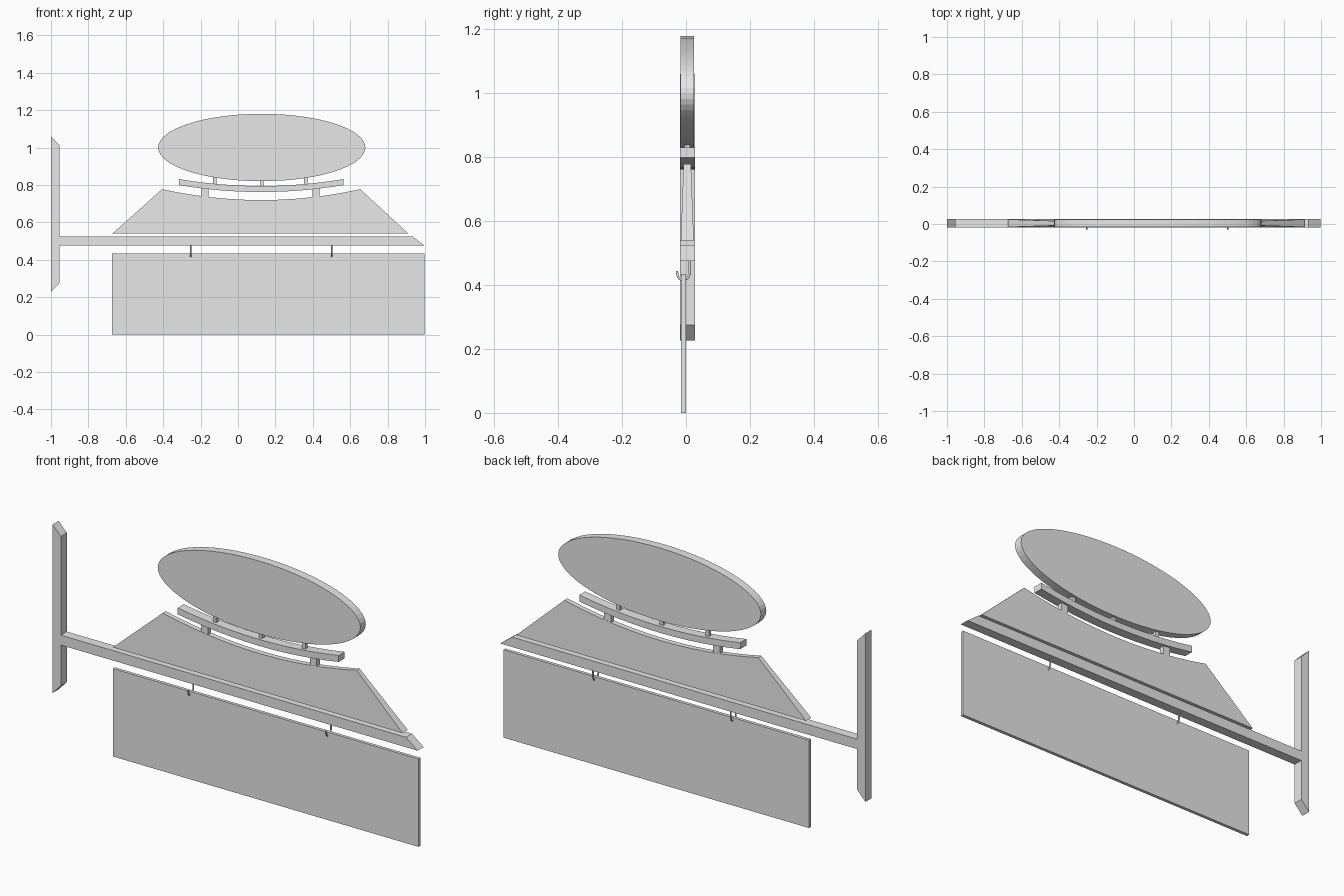
import bpy, bmesh, math
from mathutils import Matrix

cube = bpy.data.objects.get("Cube")
if cube:
    bpy.data.objects.remove(cube, do_unlink=True)

grey = bpy.data.materials.new("light grey")
grey.use_nodes = True
COLOUR = (0.8, 0.8, 0.8, 1)
grey.diffuse_color = COLOUR
grey.node_tree.nodes["Principled BSDF"].inputs["Base Color"].default_value = COLOUR

MID_X = 0.124        # centre line of the oval and the curved parts
MID_Y = 0.004        # centre plane of the frame
DEEP = 0.047         # depth of the frame timbers


def slab(name, outline, depth=DEEP, y=MID_Y, depth_at=None):
    """Extrude an (x, z) outline along y; depth_at(z) may taper the depth."""
    bm = bmesh.new()
    rings = []
    for side in (-0.5, 0.5):
        rings.append([bm.verts.new((x, y + side * (depth_at(z) if depth_at else depth), z))
                      for x, z in outline])
    front, back = rings
    bm.faces.new(front)
    bm.faces.new(back[::-1])
    n = len(outline)
    for i in range(n):
        j = (i + 1) % n
        bm.faces.new((front[i], back[i], back[j], front[j]))
    bmesh.ops.recalc_face_normals(bm, faces=bm.faces)
    mesh = bpy.data.meshes.new(name)
    bm.to_mesh(mesh)
    bm.free()
    mesh.materials.append(grey)
    obj = bpy.data.objects.new(name, mesh)
    bpy.context.collection.objects.link(obj)
    return obj


def box(name, x0, x1, z0, z1, depth, y=MID_Y):
    return slab(name, [(x0, z0), (x1, z0), (x1, z1), (x0, z1)], depth, y)


def sag(half, low, rise, steps=12):
    """Points of a hanging curve from left to right."""
    ts = [2 * i / steps - 1 for i in range(steps + 1)]
    return [(MID_X + half * t, low + rise * t * t) for t in ts]


# Wall post with mitred ends, and the beam it carries
slab("wall_post", [(-1, 0.227), (-0.955, 0.275), (-0.955, 1.013), (-1, 1.06)])
slab("beam", [(-0.955, 0.476), (0.996, 0.476), (0.932, 0.525), (-0.955, 0.525)])

# Trapezoid board with a scooped top, thinner towards the top
scoop = sag(0.53, 0.719, 0.058)
slab("trapezoid_board", [(0.911, 0.539), (-0.673, 0.539)] + scoop,
     depth_at=lambda z: 0.041 - 0.075 * (z - 0.539))

# Curved rail on two blocks
top = sag(0.44, 0.794, 0.037)
bottom = sag(0.44, 0.762, 0.037)
slab("curved_rail", bottom + top[::-1])
for name, x in (("right_rail_block", -0.177), ("left_rail_block", 0.417)):
    box(name, x - 0.019, x + 0.019, 0.72, 0.785, 0.024)

# Pegs holding the oval sign
for name, x, z0, z1 in (("right_peg", -0.125, 0.8, 0.85),
                        ("middle_peg", 0.126, 0.785, 0.83),
                        ("left_peg", 0.363, 0.8, 0.85)):
    box(name, x - 0.009, x + 0.009, z0, z1, 0.018)

# Oval sign
steps = 64
angles = [2 * math.pi * i / steps for i in range(steps)]
slab("oval_sign", [(0.127 + 0.554 * math.cos(a), 1.0 + 0.18 * math.sin(a)) for a in angles], 0.042)

# Hanging sign
box("hanging_sign", -0.673, 0.998, 0, 0.434, 0.016, -0.008)

# Wire hooks from the beam through the hanging sign
path = [(0.012, 0.48), (0.012, 0.436), (0.006, 0.422), (-0.008, 0.414),
        (-0.02, 0.419), (-0.027, 0.43), (-0.028, 0.444)]
for name, x in (("right_hook", -0.253), ("left_hook", 0.5)):
    curve = bpy.data.curves.new(name, "CURVE")
    curve.dimensions = "3D"
    curve.bevel_depth = 0.004
    curve.bevel_resolution = 1
    curve.use_fill_caps = True
    spline = curve.splines.new("POLY")
    spline.points.add(len(path) - 1)
    for point, (y, z) in zip(spline.points, path):
        point.co = (x, y, z, 1)
    curve.materials.append(grey)
    bpy.context.collection.objects.link(bpy.data.objects.new(name, curve))
